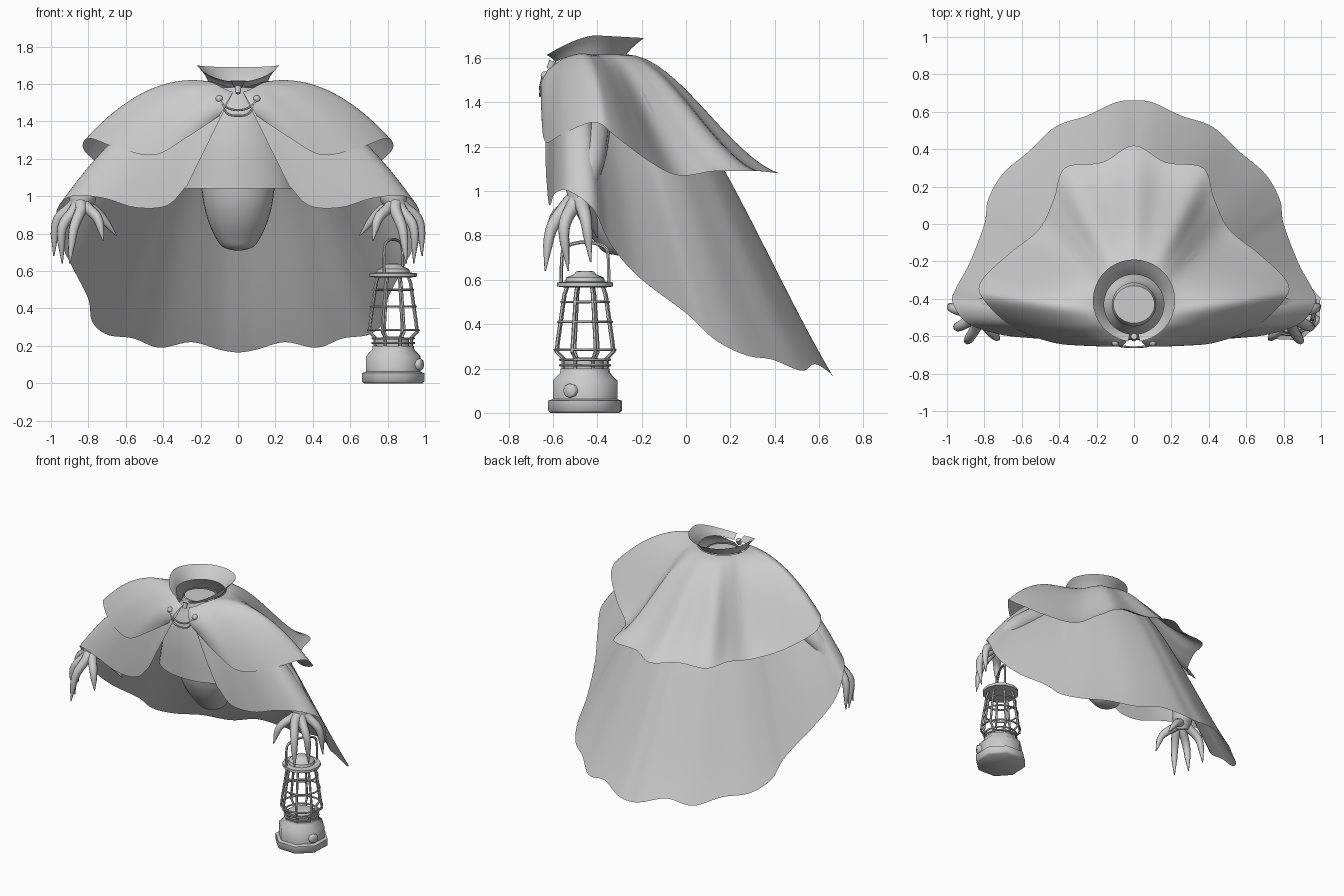
import bpy
import bmesh
from math import sin, cos, pi, radians
from mathutils import Vector, Matrix

if "Cube" in bpy.data.objects:
    bpy.data.objects.remove(bpy.data.objects["Cube"])

grey = bpy.data.materials.new("plain grey")
grey.use_nodes = True
GREY = (0.6, 0.6, 0.6, 1)
grey.diffuse_color = GREY
grey.node_tree.nodes["Principled BSDF"].inputs["Base Color"].default_value = GREY


def finish(name, bm, angle=50):
    """Turn a bmesh into a named, shaded object."""
    bmesh.ops.remove_doubles(bm, verts=bm.verts, dist=0.0002)
    bmesh.ops.recalc_face_normals(bm, faces=bm.faces)
    mesh = bpy.data.meshes.new(name)
    bm.to_mesh(mesh)
    bm.free()
    mesh.materials.append(grey)
    ob = bpy.data.objects.new(name, mesh)
    bpy.context.collection.objects.link(ob)
    bpy.ops.object.select_all(action='DESELECT')
    ob.select_set(True)
    bpy.context.view_layer.objects.active = ob
    bpy.ops.object.shade_smooth_by_angle(angle=radians(angle))
    return ob


def loft(bm, rows, closed=False, caps=False):
    """Skin rows of points with quads."""
    grid = [[bm.verts.new(p) for p in row] for row in rows]
    n = len(grid[0])
    for a, b in zip(grid, grid[1:]):
        for i in range(n if closed else n - 1):
            j = (i + 1) % n
            bm.faces.new((a[i], a[j], b[j], b[i]))
    if caps:
        bm.faces.new(grid[0])
        bm.faces.new(grid[-1])


def spline(points, steps):
    """Smooth path through the points."""
    pts = [Vector(p) for p in points]
    pts = [2 * pts[0] - pts[1]] + pts + [2 * pts[-1] - pts[-2]]
    out = []
    for a, b, c, d in zip(pts, pts[1:], pts[2:], pts[3:]):
        for k in range(steps):
            t = k / steps
            out.append(b + (c - a) * t / 2 + (a - b * 2.5 + c * 2 - d / 2) * t * t
                       + (b * 3 - a - c * 3 + d) * t ** 3 / 2)
    return out + [pts[-2]]


def tube(bm, path, radii, sides=8):
    """Round tube along a path, with radii spread evenly along it."""
    rows = []
    last = len(path) - 1
    side = None
    for i, p in enumerate(path):
        d = (path[min(i + 1, last)] - path[max(i - 1, 0)]).normalized()
        side = d.orthogonal() if side is None else side - d * side.dot(d)
        side.normalize()
        up = d.cross(side)
        f = i / last * (len(radii) - 1)
        k = min(int(f), len(radii) - 2)
        r = radii[k] + (radii[k + 1] - radii[k]) * (f - k)
        rows.append([p + (side * cos(2 * pi * s / sides) + up * sin(2 * pi * s / sides)) * r
                     for s in range(sides)])
    loft(bm, rows, True, True)


def ring(x, y, z, rx, ry, sides):
    return [Vector((x + rx * cos(2 * pi * s / sides), y + ry * sin(2 * pi * s / sides), z))
            for s in range(sides)]


def cape(name, hem, shoulder, side, back, skew, forward):
    """Cloth from the neck to a hem given for one half, front to back."""
    full = hem + [(-x, y, z) for x, y, z in reversed(hem[:-1])]
    line = spline(full, 6)
    rows = []
    for j in range(21):
        v = j / 20
        arch = 4 * v * (1 - v)
        row = []
        for i, h in enumerate(line):
            u = i / (len(line) - 1)
            half = 1 - abs(2 * u - 1)
            a = 0.15 + u * (2 * pi - 0.3)
            p = Vector((0.17 * sin(a), -0.43 - 0.17 * cos(a), 1.615 - 0.06 * max(0, cos(a)) ** 4))
            p = p.lerp(h, v)
            # rounded over the shoulders, bell shaped behind
            t = min(1, max(0, (half - shoulder) / 0.35))
            t = t * t * (3 - 2 * t)
            rise = side * min(1, half / shoulder) ** 0.5
            p.z += arch * (rise * (1 - t) + back * t * (1 - skew * v))
            p.y -= arch * forward * max(0, 1 - half * 3)
            row.append(p)
        rows.append(row)
    bm = bmesh.new()
    loft(bm, rows)
    return finish(name, bm, 80)


# Long cloak and short shoulder cape
cape("long_cloak", [
    (.27, -.63, 1.06), (.38, -.62, .95), (.55, -.61, .94), (.72, -.59, .99), (.89, -.53, 1),
    (.97, -.42, .92), (.95, -.34, .76), (.88, -.21, .61), (.8, 0, .45), (.78, .13, .33),
    (.7, .27, .26), (.56, .39, .24), (.42, .52, .19), (.25, .58, .22), (.1, .65, .18), (0, .66, .165)],
    0.36, 0.13, 0.28, 0.9, 0.015)
cape("shoulder_cape", [
    (.1, -.645, 1.43), (.28, -.65, 1.31), (.45, -.63, 1.22), (.65, -.55, 1.26), (.8, -.41, 1.31),
    (.82, -.31, 1.24), (.67, -.16, 1.13), (.51, -.03, 1.07), (.43, .13, 1.09), (.37, .3, 1.09),
    (.17, .33, 1.09), (0, .42, 1.08)],
    0.4, 0.105, 0.125, 1.6, 0.03)

# Flared collar, open at the front
bm = bmesh.new()
rows = []
for v in (0, 0.35, 0.7, 1):
    row = []
    for i in range(41):
        a = 0.14 + i / 40 * (2 * pi - 0.28)
        front = max(0, cos(a))
        low = 1.615 - 0.035 * front ** 3
        top = 1.702 - 0.09 * front ** 1.5 - 0.012 * max(0, -cos(a))
        r = 0.16 + 0.06 * v ** 1.3
        row.append((r * sin(a), -0.43 + 0.02 * v - r * cos(a), low + (top - low) * v))
    rows.append(row)
loft(bm, rows)
finish("collar", bm, 60)

# Vest and the rounded lower body: half width, half depth, centre y, height
for name, profile, caps in (
        ("vest", [(.115, .115, -.43, 1.58), (.13, .13, -.43, 1.53), (.2, .17, -.43, 1.42),
                  (.27, .2, -.42, 1.25), (.32, .22, -.4, 1.04)], False),
        ("lower_body", [(.11, .1, -.43, 1.575), (.13, .12, -.43, 1.5), (.2, .15, -.4, 1.2),
                        (.19, .16, -.37, 1), (.16, .14, -.34, .87), (.115, .1, -.31, .77),
                        (.075, .07, -.3, .725), (.02, .02, -.29, .71)], True)):
    bm = bmesh.new()
    widths = spline([(rx, ry, 0) for rx, ry, y, z in profile], 4)
    places = spline([(0, y, z) for rx, ry, y, z in profile], 4)
    loft(bm, [ring(0, c.y, c.z, w.x, w.y, 32) for w, c in zip(widths, places)], True, caps)
    finish(name, bm)

# Clasp: two studs, two sagging chains and a small knot
bm = bmesh.new()
for x in (-0.1, 0.1):
    bmesh.ops.create_uvsphere(bm, u_segments=12, v_segments=8, radius=0.02,
                              matrix=Matrix.Translation((x, -0.635, 1.52)))
for sag in (0.055, 0.085):
    tube(bm, spline([(-0.1, -.645, 1.52), (-0.06, -.655, 1.53 - sag), (0, -.658, 1.515 - sag),
                     (0.06, -.655, 1.53 - sag), (0.1, -.645, 1.52)], 5), [0.006, 0.006], 6)
tube(bm, [Vector((0, -.6, 1.585)), Vector((0, -.615, 1.55))], [0.018, 0.014])
finish("clasp", bm)

# Clawed hands with forearms
for name, s in (("left_hand", 1), ("right_hand", -1)):
    bm = bmesh.new()
    tube(bm, spline([(s * .5, -.42, 1.3), (s * .72, -.43, 1.14), (s * .82, -.46, 1.02),
                     (s * .85, -.49, .92)], 5), [.08, .07, .055, .075, .045], 12)
    for knuckle, bend, tip in (
            ((.84, -.54, .93), (.88, -.61, .82), (.9, -.635, .64)),
            ((.87, -.51, .93), (.94, -.55, .83), (.94, -.53, .64)),
            ((.89, -.47, .94), (.97, -.45, .86), (.985, -.43, .68)),
            ((.81, -.52, .94), (.75, -.59, .88), (.72, -.62, .76)),
            ((.81, -.46, .95), (.74, -.43, .9), (.65, -.4, .79))):
        path = [(s * x, y, z) for x, y, z in ((.85, -.48, .98), knuckle, bend, tip)]
        tube(bm, spline(path, 5), [.038, .036, .031, .028, .021, .003])
    finish(name, bm, 60)

# Lantern, turned a little about its own axis
place = Matrix.Translation((0.83, -0.455, 0)) @ Matrix.Rotation(radians(-25), 4, 'Z')


def turned(name, profile, sides):
    bm = bmesh.new()
    loft(bm, [ring(0, 0, z, r, r, sides) for r, z in profile], True, True)
    finish(name, bm).matrix_world = place


turned("lantern_base", [(.165, 0), (.177, .01), (.177, .055), (.155, .062), (.155, .145),
                        (.12, .18), (.117, .2), (.09, .2), (.09, .24), (.04, .25)], 8)
turned("lantern_cap", [(.09, .565), (.127, .57), (.127, .588), (.09, .592), (.085, .61),
                       (.05, .625), (.04, .638), (.015, .64)], 12)

bm = bmesh.new()
for k in range(8):
    c, d = cos(k * pi / 4), sin(k * pi / 4)
    path = [Vector((r * c, r * d, z)) for r, z in
            ((.105, .18), (.106, .245), (.138, .275), (.133, .32), (.1, .535), (.085, .575))]
    tube(bm, path, [.008, .008], 6)
for r, z in ((.112, .215), (.112, .24), (.137, .285), (.121, .41), (.107, .5)):
    loop = [Vector((r * cos(k * pi / 12), r * sin(k * pi / 12), z)) for k in range(25)]
    tube(bm, loop, [.006, .006], 6)
finish("lantern_cage", bm).matrix_world = place

bm = bmesh.new()
tube(bm, spline([(0, -.118, .585), (0, -.115, .7), (0, -.095, .75), (0, 0, .77),
                 (0, .095, .75), (0, .115, .7), (0, .118, .585)], 4), [.008, .008], 6)
finish("lantern_handle", bm).matrix_world = place

bm = bmesh.new()
tube(bm, [Vector((.12, 0, .1)), Vector((.165, 0, .1)), Vector((.17, 0, .1))], [.032, .032, .026])
finish("lantern_knob", bm).matrix_world = place
